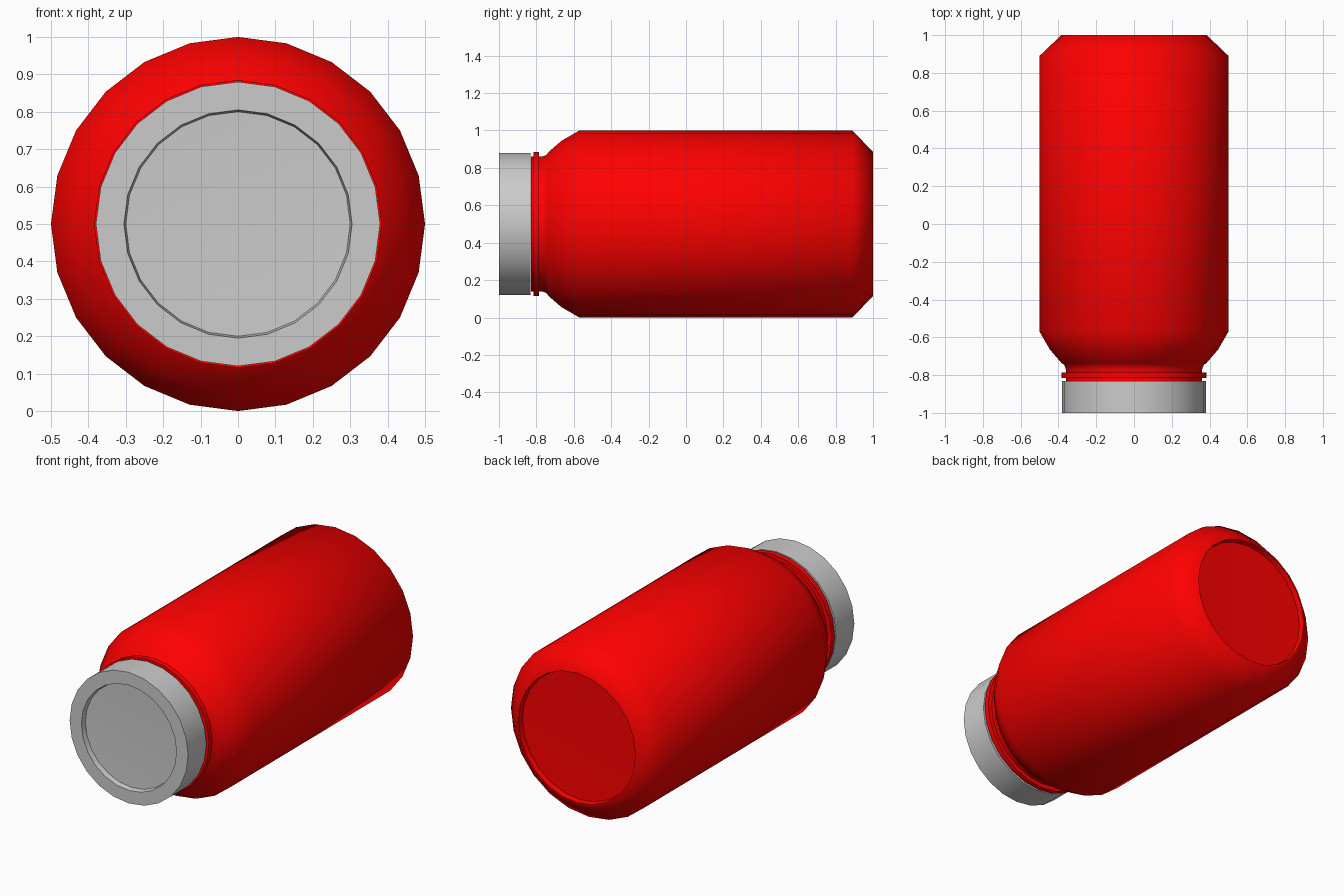
import bpy, bmesh, math

if "Cube" in bpy.data.objects:
    bpy.data.objects.remove(bpy.data.objects["Cube"])

SIDES = 24
CENTRE_Z = 0.5


def lathe(name, profile, colour=None):
    """Spin (radius, y) points around the lying axis; radius 0 closes an end."""
    bm = bmesh.new()
    rings = []
    for r, y in profile:
        if r == 0:
            rings.append([bm.verts.new((0, y, CENTRE_Z))] * SIDES)
        else:
            rings.append([bm.verts.new((r * math.cos(2 * math.pi * i / SIDES), y,
                                        CENTRE_Z + r * math.sin(2 * math.pi * i / SIDES)))
                          for i in range(SIDES)])
    for a, b in zip(rings, rings[1:]):
        for i in range(SIDES):
            j = (i + 1) % SIDES
            corners = list(dict.fromkeys((a[i], a[j], b[j], b[i])))
            bm.faces.new(corners)
    bmesh.ops.recalc_face_normals(bm, faces=bm.faces)
    mesh = bpy.data.meshes.new(name)
    bm.to_mesh(mesh)
    bm.free()
    obj = bpy.data.objects.new(name, mesh)
    bpy.context.collection.objects.link(obj)
    if colour:
        mat = bpy.data.materials.new(name + "_paint")
        mat.diffuse_color = colour
        mat.use_nodes = True
        mat.node_tree.nodes["Principled BSDF"].inputs["Base Color"].default_value = mat.diffuse_color
        mesh.materials.append(mat)
    bpy.ops.object.select_all(action='DESELECT')
    obj.select_set(True)
    bpy.context.view_layer.objects.active = obj
    bpy.ops.object.shade_smooth_by_angle(angle=math.radians(60))
    return obj


RED = (1.0, 0.0, 0.0, 1)

# Body: neck, curved shoulder, straight wall, chamfered base with a dished end
lathe("body", [(0, -0.83), (0.36, -0.83), (0.36, -0.77), (0.37, -0.745),
               (0.385, -0.735), (0.415, -0.7), (0.445, -0.665), (0.5, -0.57),
               (0.5, 0.89), (0.385, 1.0), (0.375, 1.0), (0.37, 0.97),
               (0, 0.96)], RED)

# Raised collar around the neck
lathe("neck_collar", [(0.35, -0.815), (0.385, -0.815), (0.385, -0.785),
                      (0.35, -0.785), (0.35, -0.815)], RED)

# Grey cap with a flat rim and shallow recessed face
lathe("cap", [(0, -0.96), (0.3, -0.97), (0.305, -1.0), (0.38, -1.0),
              (0.38, -0.832), (0, -0.832)])
